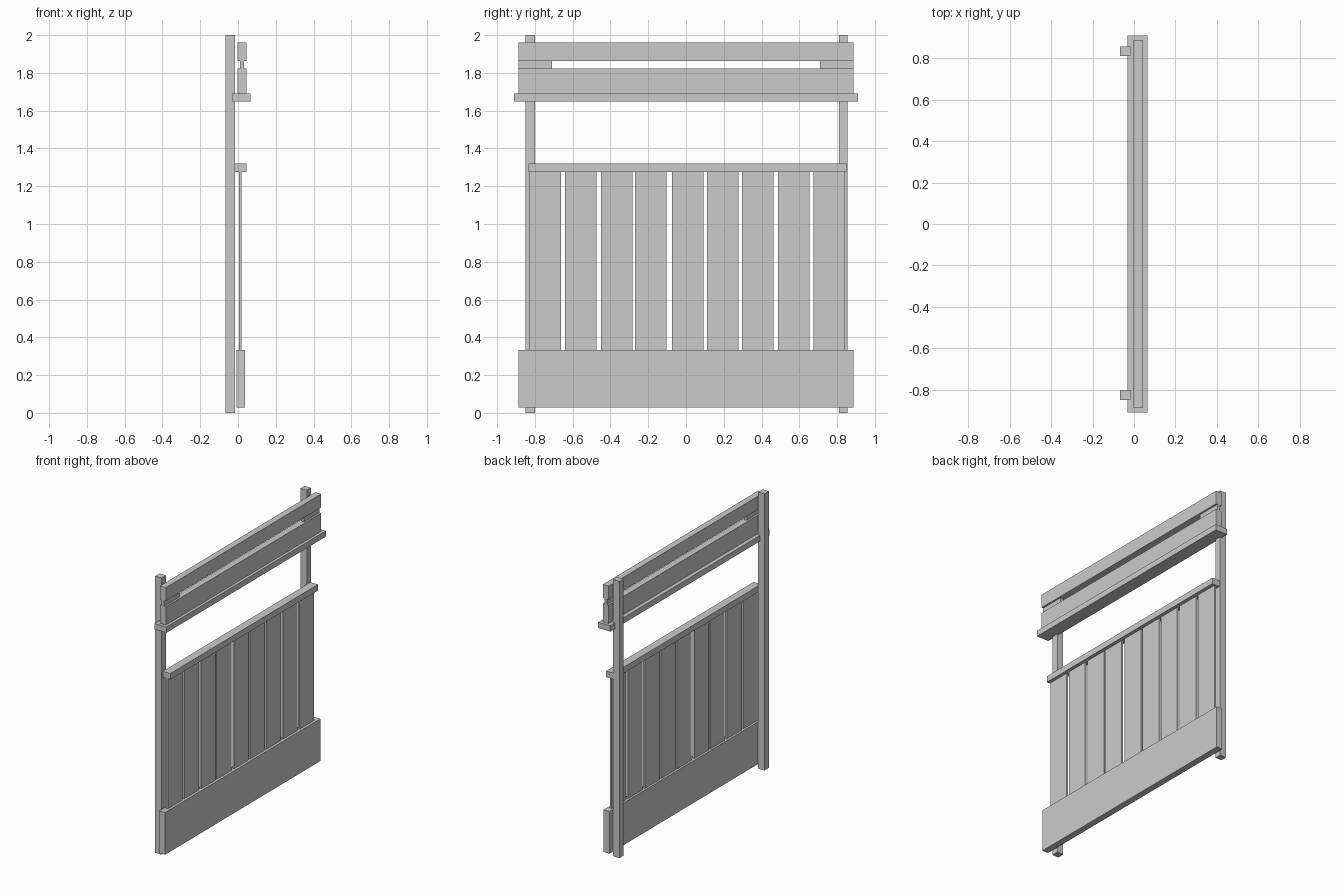
import bpy
import bmesh

if "Cube" in bpy.data.objects:
    bpy.data.objects.remove(bpy.data.objects["Cube"])


def box(name, x, y, z):
    """Axis-aligned box from (min, max) ranges."""
    bm = bmesh.new()
    bmesh.ops.create_cube(bm, size=1.0)
    for v in bm.verts:
        v.co = [r[0] if c < 0 else r[1] for c, r in zip(v.co, (x, y, z))]
    mesh = bpy.data.meshes.new(name)
    bm.to_mesh(mesh)
    bm.free()
    obj = bpy.data.objects.new(name, mesh)
    bpy.context.collection.objects.link(obj)
    return obj


# Two upright posts at the back
post_x = (-0.067, -0.017)
box("post_left", post_x, (-0.85, -0.80), (0, 2))
box("post_right", post_x, (0.81, 0.856), (0, 2))

# Wide boards: bottom, header and top
board_y = (-0.887, 0.887)
box("bottom_board", (-0.009, 0.038), board_y, (0.028, 0.333))
box("header_board", (-0.003, 0.044), board_y, (1.69, 1.822))
box("top_board", (-0.003, 0.044), board_y, (1.863, 1.96))

# Spacer blocks holding the top board off the header
spacer_x, spacer_z = (0.011, 0.031), (1.822, 1.863)
box("spacer_left", spacer_x, (-0.887, -0.71), spacer_z)
box("spacer_right", spacer_x, (0.71, 0.887), spacer_z)

# Ledge under the header, and the rail capping the slats
box("header_ledge", (-0.031, 0.065), (-0.91, 0.91), (1.648, 1.69))
box("slat_rail", (-0.016, 0.044), (-0.835, 0.85), (1.276, 1.32))

# Vertical slats with slightly uneven gaps
slat_starts = [-0.829, -0.64, -0.45, -0.27, -0.074, 0.111, 0.296, 0.487, 0.675]
for i, y in enumerate(slat_starts, 1):
    box(f"slat_{i}", (0.006, 0.019), (y, y + 0.166), (0.325, 1.28))
